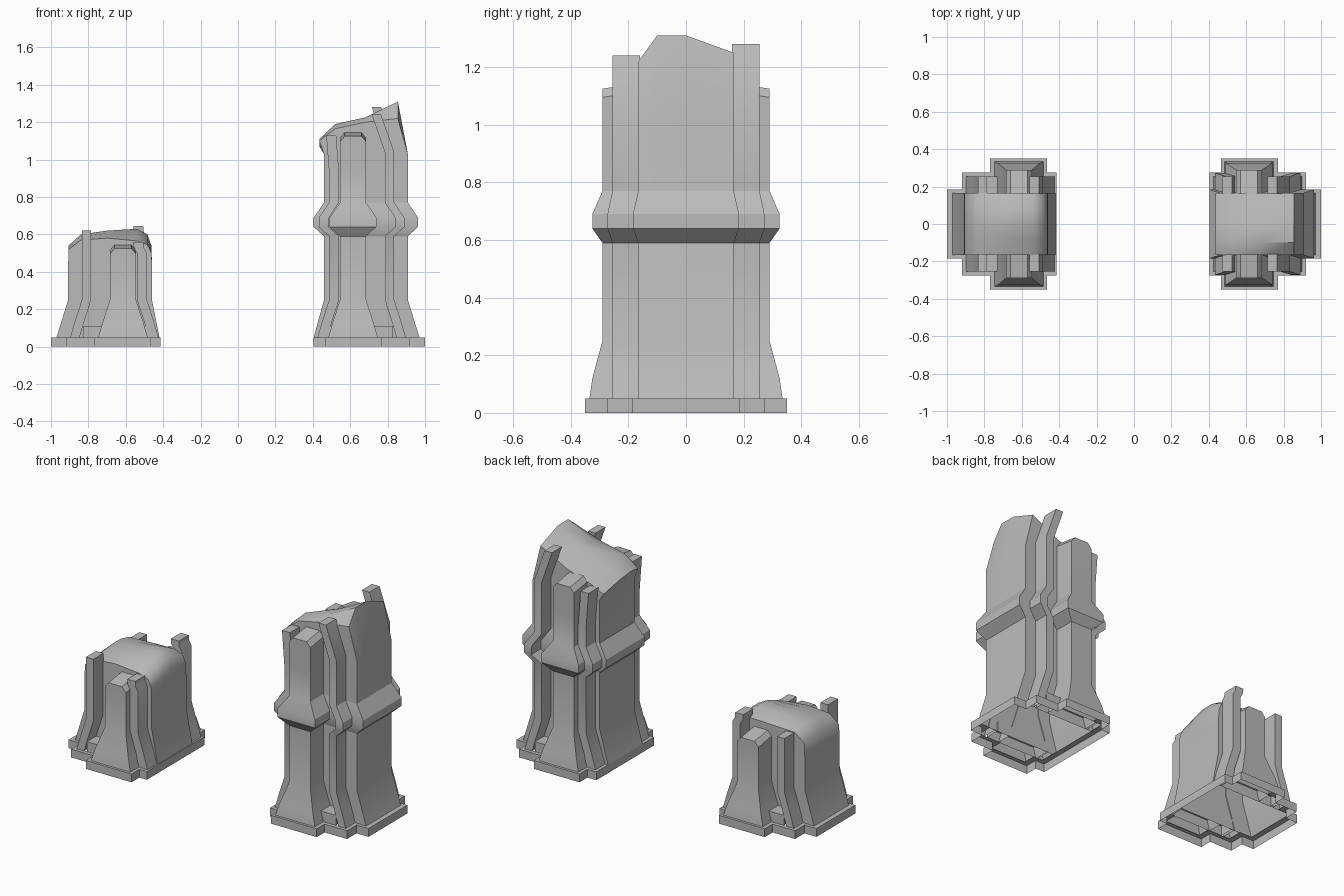
import bpy, bmesh

old = bpy.data.objects.get("Cube")
if old:
    bpy.data.objects.remove(old, do_unlink=True)

stone = bpy.data.materials.new("grey_stone")
stone.use_nodes = True
GREY = (0.5, 0.5, 0.5, 1)
stone.diffuse_color = GREY
stone.node_tree.nodes["Principled BSDF"].inputs["Base Color"].default_value = GREY

MID = 0.62      # centre line of a pillar, measured outward from the pair's centre
FOOT, KNEE = 0.05, 0.25


def skin(name, rings, side, top=True, angle=0.6):
    """Skin a list of equal rings, open below; side = -1 mirrors to the short pillar."""
    bm = bmesh.new()
    loops = [[bm.verts.new((side * x, y, z)) for x, y, z in ring] for ring in rings]
    n = len(loops[0])
    for a, b in zip(loops, loops[1:]):
        for i in range(n):
            j = (i + 1) % n
            bm.faces.new((a[i], a[j], b[j], b[i]))
    if top:
        bm.faces.new(loops[-1])
    finish(name, bm, angle)


def finish(name, bm, angle):
    bmesh.ops.recalc_face_normals(bm, faces=bm.faces)
    mesh = bpy.data.meshes.new(name)
    bm.to_mesh(mesh)
    bm.free()
    mesh.materials.append(stone)
    ob = bpy.data.objects.new(name, mesh)
    bpy.context.collection.objects.link(ob)
    bpy.ops.object.select_all(action='DESELECT')
    ob.select_set(True)
    bpy.context.view_layer.objects.active = ob
    bpy.ops.object.shade_smooth_by_angle(angle=angle)


def levels(collar):
    """Heights with sideways and forward swelling, for the flare and the collar."""
    rows = [(FOOT, 0.062, 0.045), (0.12, 0.042, 0.035), (KNEE, 0, 0)]
    if collar:
        rows += [(0.59, 0, 0), (0.64, 0.055, 0.035), (0.69, 0.055, 0.035), (0.77, 0, 0)]
    return rows


def spread(x, d):
    return x + (d if x > MID else -d)


def plate(side, tag, inner):
    """Stepped plinth: a rim with a ledge, hollow underneath."""
    half = [(1.0, 0.185), (0.92, 0.185), (0.92, 0.275), (0.77, 0.275), (0.77, 0.35),
            (0.465, 0.35), (0.465, 0.275), (inner, 0.275)]
    outline = half + [(x, -y) for x, y in reversed(half)]
    ledge = [(spread(x, -0.035), y - 0.025 if y > 0 else y + 0.025) for x, y in outline]
    skin(tag + "_plinth", [[(x, y, z) for x, y in pts] for pts, z in
                           ((outline, 0), (outline, FOOT), (ledge, FOOT))], side, top=False)


def post(name, side, face, x0, x1, y1, top, collar, lean=0, fwd=1.0, chamfer=0, drop=0):
    """Upright strip on the front or back, with a flared foot and a broken top."""
    rings = []
    y0 = 0.16
    for z, dx, dy in levels(collar):
        a, b, d = spread(x0, dx), spread(x1, dx), y1 + dy * fwd
        if fwd < 1 and z < 0.5:
            d = y1
        rings.append([(a, face * y0, z), (b, face * y0, z), (b, face * d, z), (a, face * d, z)])
    bend = top - (0.2 if collar else 0.06)
    for z, sh, c in ((bend, 0, 0), (top - 0.03, lean * 0.85, 0), (top, lean, chamfer)):
        fall = drop if z > bend else 0
        a, b = x0 + sh + c, x1 + sh - c
        rings.append([(a, face * y0, z), (b, face * y0, z),
                      (b, face * y1, z - fall), (a, face * y1, z - fall)])
    skin(name, rings, side)


def core(side, tag, foot, shoulder, ys, columns, tops, angle):
    """Main block: upright cross-sections with a broken top, skinned front to back."""
    bm = bmesh.new()
    sections = []
    for y, heights in zip(ys, tops):
        line = [(foot, FOOT), (0.46, KNEE), (0.46, shoulder), *zip(columns, heights),
                (0.908, shoulder), (0.908, KNEE), (0.97, FOOT)]
        sections.append([bm.verts.new((side * x, y, z)) for x, z in line])
    for a, b in zip(sections, sections[1:]):
        for i in range(len(a) - 1):
            bm.faces.new((a[i], a[i + 1], b[i + 1], b[i]))
    bm.faces.new(sections[0])
    bm.faces.new(sections[-1])
    finish(tag + "_core", bm, angle)


def pillar(side, tag, inner, collar, outer_tops, inner_tops, buttress_top, leans):
    plate(side, tag, inner)
    for face, where, i in ((-1, "front", 0), (1, "back", 1)):
        skin(f"{tag}_{where}_foot_slab",
             [[(x, face * y, z) for x, y in
               ((0.47, 0.16), (0.83, 0.16), (0.83, 0.253), (0.47, 0.253))]
              for z in (FOOT, 0.11)], side)
        post(f"{tag}_{where}_outer_pilaster", side, face, 0.785, 0.835, 0.255,
             outer_tops[i], collar, leans[0], 0.5)
        post(f"{tag}_{where}_inner_pilaster", side, face, 0.487, 0.54, 0.255,
             inner_tops[i], collar, leans[1], 0.5)
        post(f"{tag}_{where}_buttress", side, face, 0.545, 0.685, 0.29,
             buttress_top, collar, 0, 1.0, 0.025, 0.02)


# Tall pillar with collar, on the +x side
pillar(1, "tall", 0.405, True, (1.24, 1.28), (1.13, 1.10), 1.145, (-0.07, -0.015))
core(1, "tall", 0.405, 1.03, (-0.165, -0.1, 0, 0.165), (0.435, 0.52, 0.68, 0.855),
     ((1.10, 1.165, 1.20, 1.22), (1.11, 1.19, 1.225, 1.31),
      (1.10, 1.15, 1.22, 1.31), (1.07, 1.11, 1.16, 1.25)), 0.6)

# Collar around the tall core
skin("tall_core_collar",
     [[(spread(x, dx), sy * (0.166 + dy * 0.5), z) for x, sy in
       ((0.46, -1), (0.908, -1), (0.908, 1), (0.46, 1))]
      for z, dx, dy in levels(True)[3:]], 1, top=False)

# Short broken pillar, mirrored to the -x side
pillar(-1, "short", 0.415, False, (0.62, 0.575), (0.56, 0.645), 0.545, (0, 0.02))
core(-1, "short", 0.42, 0.44, (-0.165, -0.08, 0, 0.08, 0.165),
     (0.463, 0.485, 0.54, 0.7, 0.84, 0.905),
     ((0.50, 0.545, 0.565, 0.58, 0.57, 0.52), (0.52, 0.575, 0.60, 0.605, 0.59, 0.53),
      (0.54, 0.60, 0.63, 0.62, 0.60, 0.54), (0.54, 0.60, 0.63, 0.615, 0.60, 0.54),
      (0.52, 0.57, 0.59, 0.585, 0.58, 0.53)), 1.1)
